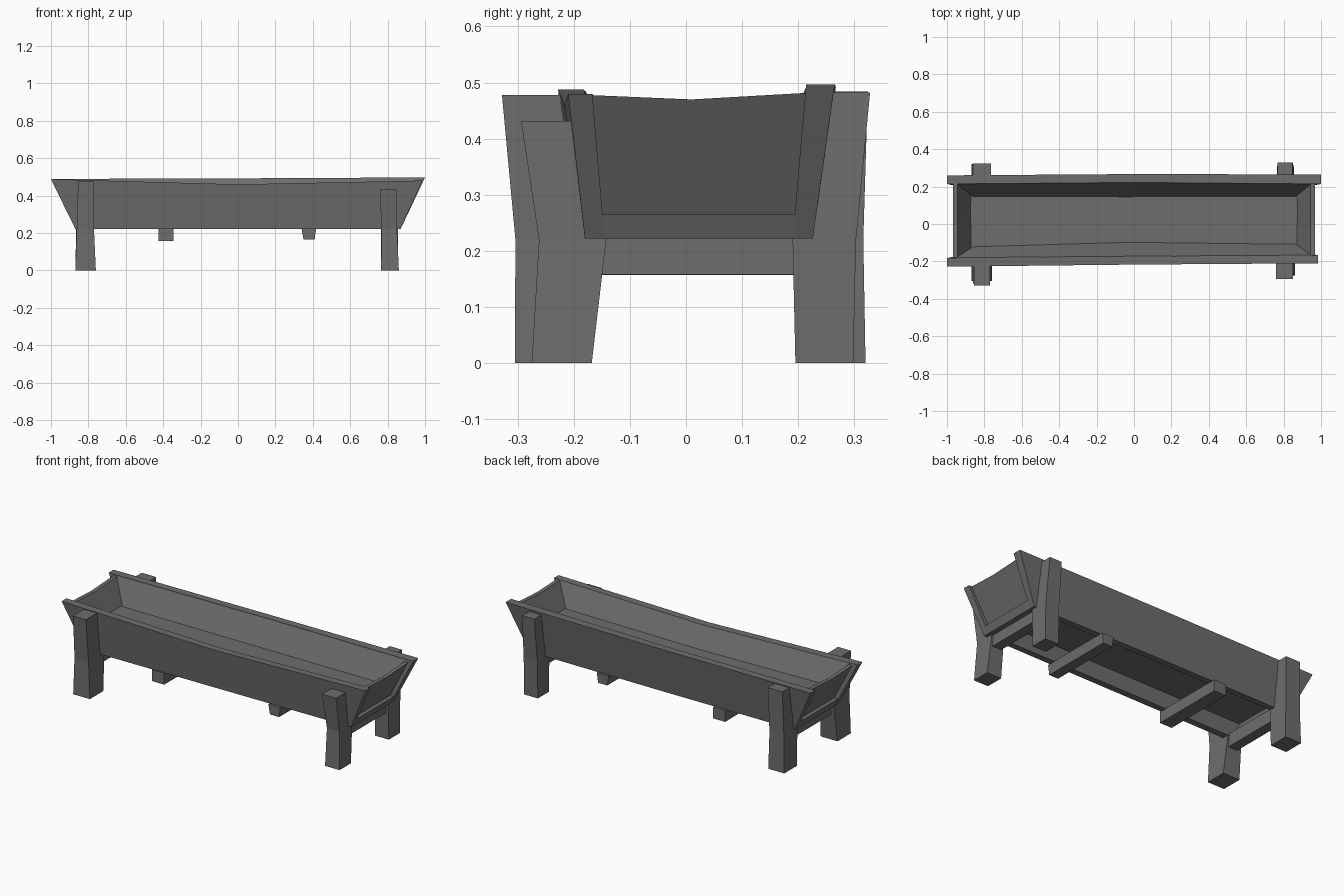
import bpy, bmesh

mat = bpy.data.materials.new("weathered grey wood")
mat.diffuse_color = (0.155, 0.155, 0.155, 1)


def loft(name, sections):
    """Closed solid joining a row of four-cornered cross sections."""
    bm = bmesh.new()
    rows = [[bm.verts.new(p) for p in s] for s in sections]
    for a, b in zip(rows, rows[1:]):
        for i in range(4):
            j = (i + 1) % 4
            bm.faces.new((a[i], a[j], b[j], b[i]))
    bm.faces.new(rows[0])
    bm.faces.new(rows[-1])
    bmesh.ops.recalc_face_normals(bm, faces=bm.faces)
    me = bpy.data.meshes.new(name)
    bm.to_mesh(me)
    bm.free()
    me.materials.append(mat)
    ob = bpy.data.objects.new(name, me)
    bpy.context.collection.objects.link(ob)


def board(name, stations):
    """Long side board: (x_bottom, x_top, z_top, y_bot_out, y_bot_in, y_top_in, y_top_out)."""
    loft(name, [[(xb, a, 0.222), (xb, b, 0.222), (xt, c, zt), (xt, d, zt)]
                for xb, xt, zt, a, b, c, d in stations])


def rect(x0, x1, y0, y1, z):
    return [(x0, y0, z), (x1, y0, z), (x1, y1, z), (x0, y1, z)]


# Leaning side boards, the front one sagging in the middle
board("front_board", [(-0.87, -1.0, 0.488, -0.195, -0.155, -0.182, -0.228),
                      (0, 0, 0.460, -0.188, -0.150, -0.174, -0.217),
                      (0.87, 0.985, 0.480, -0.180, -0.145, -0.167, -0.210)])
board("back_board", [(-0.87, -1.0, 0.489, 0.222, 0.187, 0.214, 0.260),
                     (0, 0, 0.492, 0.228, 0.192, 0.222, 0.267),
                     (0.87, 1.0, 0.497, 0.226, 0.190, 0.214, 0.265)])

# Sloping inner linings that narrow the basin
for name, top, foot, back, zs in (
        ("front_lining", (-0.18, -0.172, -0.166), (-0.12, -0.095, -0.105),
         (-0.165, -0.160, -0.155), (0.486, 0.459, 0.479)),
        ("back_lining", (0.216, 0.223, 0.215), (0.145, 0.143, 0.145),
         (0.20, 0.205, 0.20), (0.487, 0.490, 0.494))):
    s = 1 if top[0] > 0 else -1
    loft(name, [[(0.86 * k, foot[i], 0.345), (0.90 * k, back[i], 0.345),
                 (0.95 * k, top[i] + 0.008 * s, zs[i]), (0.95 * k, top[i], zs[i])]
                for i, k in enumerate((-1, 0, 1))])

# Basin floor, open underneath
loft("basin_floor", [rect(-0.89, 0.89, -0.17, 0.20, 0.325),
                     rect(-0.89, 0.89, -0.17, 0.20, 0.35)])

for k, side in ((-1, "left"), (1, "right")):
    # Slanted end board, set in from the side board ends
    loft(side + "_end_board",
         [[(k * 0.82, y0, 0.262), (k * 0.862, y0, 0.262),
           (k * 0.968, y1, z), (k * 0.945, y1, z)]
          for y0, y1, z in ((-0.155, -0.178, 0.478), (0.01, 0.01, 0.470),
                            (0.195, 0.22, 0.482))])
    # Sill below the end board
    loft(side + "_end_sill",
         [[(k * 0.82, y, 0.222), (k * 0.87, y, 0.222),
           (k * 0.888, y, 0.265), (k * 0.82, y, 0.265)] for y in (-0.17, 0.215)])
    # Rail between the legs
    loft(side + "_leg_rail", [rect(k * 0.78, k * 0.84, -0.17, 0.21, 0.158),
                              rect(k * 0.78, k * 0.84, -0.17, 0.21, 0.235)])

# Cross beams beneath the trough
loft("left_cross_beam", [rect(-0.425, -0.345, -0.20, 0.24, 0.157),
                         rect(-0.425, -0.345, -0.20, 0.24, 0.224)])
loft("right_cross_beam", [rect(0.35, 0.41, -0.20, 0.24, 0.166),
                          rect(0.34, 0.418, -0.20, 0.24, 0.224)])

# Bent legs, three levels each
loft("front_right_leg", [rect(0.765, 0.86, -0.275, -0.168, 0),
                         rect(0.768, 0.85, -0.262, -0.142, 0.22),
                         rect(0.758, 0.85, -0.294, -0.205, 0.432)])
loft("front_left_leg", [rect(-0.87, -0.76, -0.305, -0.18, 0),
                        rect(-0.862, -0.77, -0.304, -0.155, 0.22),
                        rect(-0.855, -0.77, -0.328, -0.215, 0.478)])
loft("back_right_leg", [rect(0.765, 0.855, 0.195, 0.298, 0),
                        rect(0.765, 0.855, 0.19, 0.303, 0.22),
                        rect(0.768, 0.848, 0.25, 0.328, 0.482)])
loft("back_left_leg", [rect(-0.87, -0.765, 0.20, 0.32, 0),
                       rect(-0.865, -0.77, 0.19, 0.316, 0.22),
                       rect(-0.86, -0.765, 0.245, 0.324, 0.484)])
